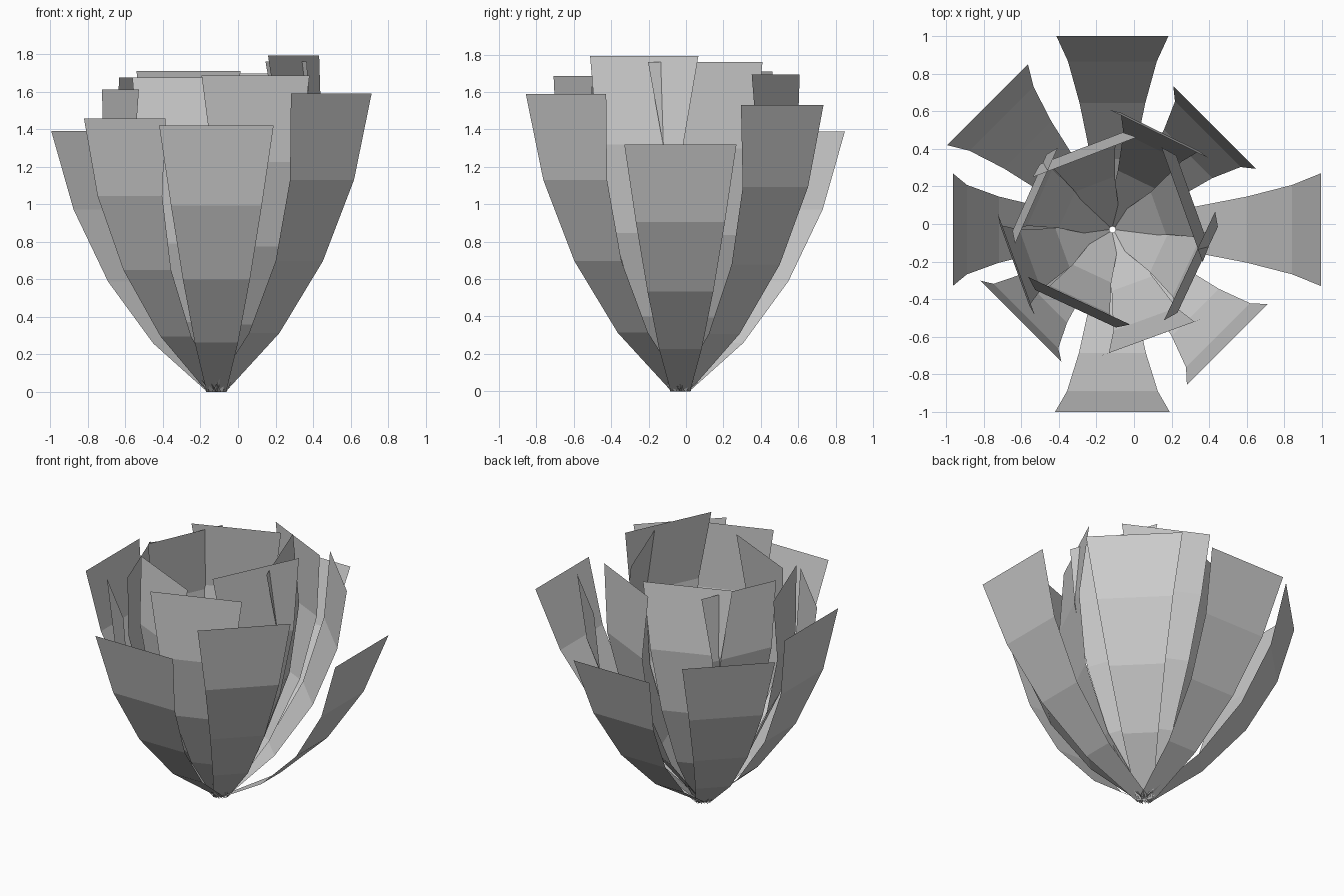
import bpy, math

if "Cube" in bpy.data.objects:
    bpy.data.objects.remove(bpy.data.objects["Cube"])

CX, CY = -0.115, -0.03      # flower axis
BASE_R = 0.016              # small hole at the foot
BASE_HW = 0.052             # half width at the foot

# canonical petal profile: four equal segments, each bending 13 degrees up
bend = [complex(0, 0)]
for i in range(4):
    a = math.radians(13.0 * i)
    bend.append(bend[-1] + complex(math.cos(a), math.sin(a)))


def petal(name, angle, reach, height, half_width):
    """Flat-faced strip, curved radially, widening from foot to tip."""
    k = complex(reach - BASE_R, height) / bend[-1]   # scale + tilt to hit the tip
    a = math.radians(angle)
    ca, sa = math.cos(a), math.sin(a)
    verts, faces = [], []
    for i, p in enumerate(bend):
        q = p * k
        r = q.real + BASE_R
        w = BASE_HW + (half_width - BASE_HW) * i / 4
        for s in (-w, w):
            verts.append((CX + r * ca - s * sa, CY + r * sa + s * ca, q.imag))
        if i:
            j = 2 * i
            faces.append((j - 2, j - 1, j + 1, j))
    me = bpy.data.meshes.new(name)
    me.from_pydata(verts, [], faces)
    me.update()
    ob = bpy.data.objects.new(name, me)
    bpy.context.collection.objects.link(ob)


# outer ring: angle, reach, tip height, half width
outer = [
    (0, 1.11, 1.32, 0.30), (45, 0.77, 1.53, 0.312), (90, 1.03, 1.31, 0.298),
    (135, 0.94, 1.39, 0.304), (180, 0.85, 1.48, 0.30), (225, 0.69, 1.455, 0.307),
    (270, 0.97, 1.42, 0.305), (315, 0.865, 1.59, 0.304),
]
# inner ring, tighter and more upright
inner = [
    (19.7, 0.394, 1.76, 0.325), (64, 0.567, 1.695, 0.293), (111, 0.413, 1.71, 0.297),
    (156, 0.443, 1.675, 0.28), (200, 0.544, 1.61, 0.287), (245, 0.418, 1.675, 0.299),
    (290, 0.61, 1.685, 0.306), (334.8, 0.454, 1.793, 0.32),
]
for label, ring in (("outer_petal", outer), ("inner_petal", inner)):
    for n, data in enumerate(ring, 1):
        petal(f"{label}_{n}", *data)
